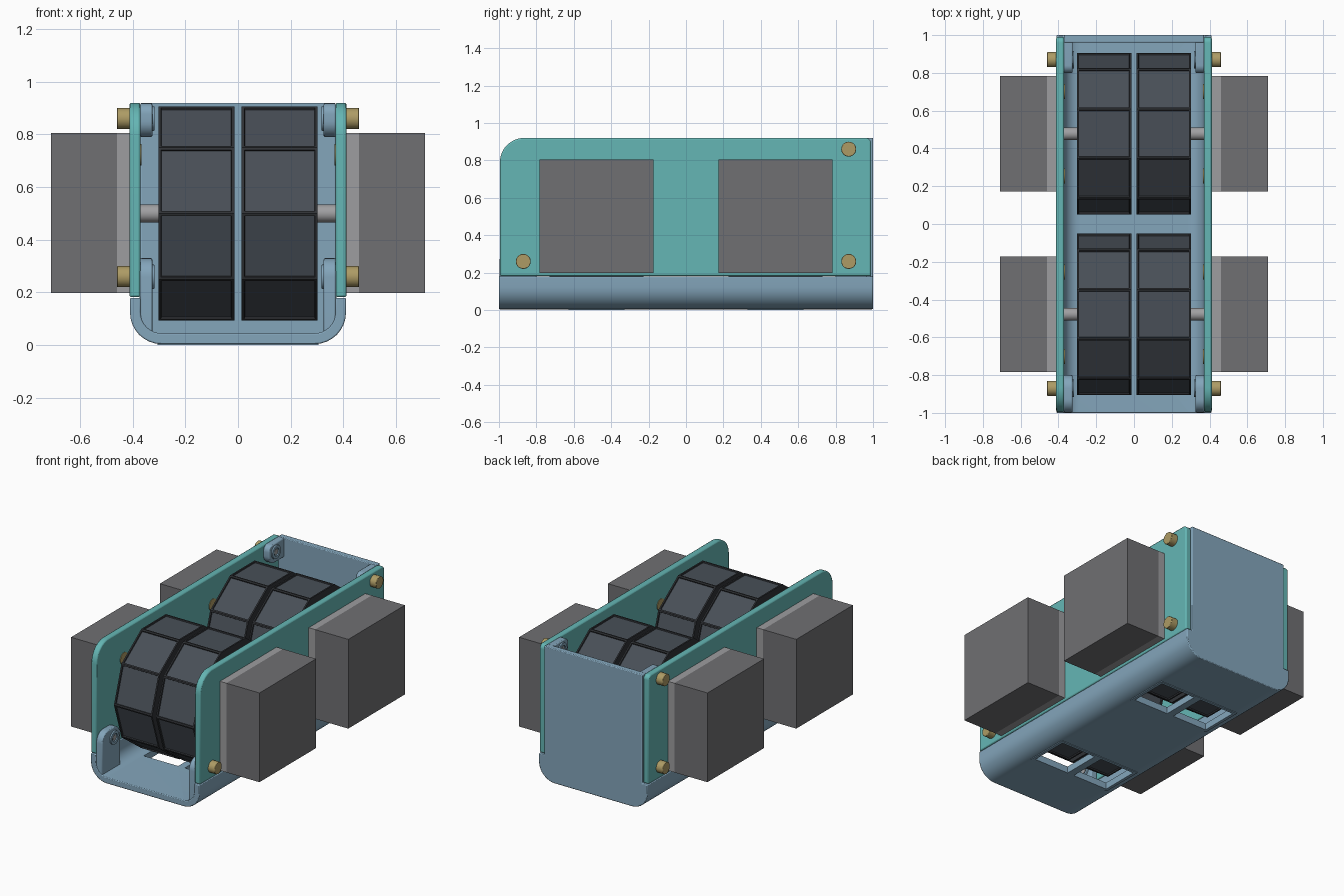
import bpy, bmesh, math
from mathutils import Matrix, Vector

if "Cube" in bpy.data.objects:
    bpy.data.objects.remove(bpy.data.objects["Cube"])


def material(name, rgb):
    m = bpy.data.materials.new(name)
    m.diffuse_color = (*rgb, 1)
    m.use_nodes = True
    m.node_tree.nodes["Principled BSDF"].inputs["Base Color"].default_value = m.diffuse_color
    return m


BLUE = material("blue_body", (0.23, 0.38, 0.50))
TEAL = material("teal_plate", (0.13, 0.47, 0.46))
BRASS = material("brass", (0.42, 0.33, 0.13))
MOTOR = material("motor_dark", (0.16, 0.16, 0.17))
FLANGE = material("motor_light", (0.34, 0.34, 0.35))
STEEL = material("steel", (0.35, 0.35, 0.36))
RIM = material("wheel_rim", (0.03, 0.033, 0.038))
PANEL = material("wheel_panel", (0.065, 0.078, 0.095))


def finish(name, bm, mats, bevel=0.0):
    bmesh.ops.recalc_face_normals(bm, faces=bm.faces)
    me = bpy.data.meshes.new(name)
    bm.to_mesh(me)
    bm.free()
    ob = bpy.data.objects.new(name, me)
    bpy.context.collection.objects.link(ob)
    for m in mats:
        me.materials.append(m)
    if bevel:
        mod = ob.modifiers.new("bevel", 'BEVEL')
        mod.width, mod.segments, mod.limit_method = bevel, 2, 'ANGLE'
        mod.angle_limit = math.radians(40)
    return ob


def rounded(corners, n=8):
    """Corners are (u, v, radius); returns an outline with arcs in the corners."""
    out = []
    for i, (u, v, r) in enumerate(corners):
        p = Vector((u, v))
        if r == 0:
            out.append(p)
            continue
        a = (Vector(corners[i - 1][:2]) - p).normalized()
        b = (Vector(corners[(i + 1) % len(corners)][:2]) - p).normalized()
        c = p + (a + b) * r
        for k in range(n + 1):
            t = k / n * math.pi / 2
            out.append(c - b * r * math.cos(t) - a * r * math.sin(t))
    return out


def prism(name, pts, axis, lo, hi, mat, bevel=0.0):
    """Extrude a 2D outline along an axis from lo to hi."""
    place = {'x': lambda u, v, w: (w, u, v), 'y': lambda u, v, w: (u, w, v),
             'z': lambda u, v, w: (u, v, w)}[axis]
    bm = bmesh.new()
    face = bm.faces.new([bm.verts.new(place(p[0], p[1], lo)) for p in pts])
    ext = bmesh.ops.extrude_face_region(bm, geom=[face])
    bmesh.ops.translate(bm, vec=place(0, 0, hi - lo),
                        verts=[g for g in ext["geom"] if isinstance(g, bmesh.types.BMVert)])
    return finish(name, bm, [mat], bevel)


def rect(u0, u1, v0, v1):
    return [(u0, v0), (u1, v0), (u1, v1), (u0, v1)]


def rod(name, x0, x1, y, z, r, mat, seg=32, bevel=0.0):
    pts = [(y + r * math.cos(2 * math.pi * k / seg), z + r * math.sin(2 * math.pi * k / seg))
           for k in range(seg)]
    return prism(name, pts, 'x', min(x0, x1), max(x0, x1), mat, bevel)


WY, WZ, WR = 0.478, 0.5, 0.427

# Tray: U-shaped channel with rounded lower corners
tray = prism("tray", rounded([(-.41, .18, 0), (-.41, .004, .12), (.41, .004, .12), (.41, .18, 0),
                              (.37, .18, 0), (.37, .045, .08), (-.37, .045, .08), (-.37, .18, 0)]),
             'y', -1, 0.99, BLUE, 0.005)

# Back wall, narrower where it fits between the side plates
prism("back_wall", rounded([(-.37, .92, 0), (-.37, .18, 0), (-.41, .18, 0), (-.41, .004, .12),
                            (.41, .004, .12), (.41, .18, 0), (.37, .18, 0), (.37, .92, 0)]),
      'y', 0.96, 1, BLUE, 0.005)

# Windows under each wheel, with slightly raised frames
frames = [prism("window_frame", rect(-.305, .305, s * WY - .15, s * WY + .15), 'z', 0, .03, BLUE)
          for s in (-1, 1)]
cutters = [prism("window_cutter", rect(sx * .155 - .13, sx * .155 + .13, sy * WY - .13, sy * WY + .13),
                 'z', -.1, .1, BLUE) for sx in (-1, 1) for sy in (-1, 1)]
for cutter in cutters:
    cutter.hide_render = True
    cutter.hide_set(True)
    for ob in [tray] + frames:
        mod = ob.modifiers.new("window", 'BOOLEAN')
        mod.operation, mod.object, mod.solver = 'DIFFERENCE', cutter, 'EXACT'

for s, side in ((-1, "left"), (1, "right")):
    def slab(name, pts, a, b, mat, bevel=0.0):
        return prism(f"{side}_{name}", pts, 'x', min(s * a, s * b), max(s * a, s * b), mat, bevel)

    # Side plate with one rounded upper front corner
    slab("side_plate", rounded([(-.995, .182, 0), (.99, .182, 0), (.99, .92, .03), (-.995, .92, .13)], 12),
         .37, .412, TEAL, 0.008)

    # Screw tabs standing on the tray and against the back wall
    slab("front_tab", rounded([(-.997, .04, 0), (-.80, .04, 0), (-.80, .33, .07), (-.997, .33, .07)]),
         .325, .372, BLUE, 0.006)
    slab("rear_lower_tab", rounded([(.80, .04, 0), (.97, .04, 0), (.97, .33, 0), (.80, .33, .07)]),
         .325, .372, BLUE, 0.006)
    slab("rear_upper_tab", rounded([(.80, .79, .06), (.97, .79, 0), (.97, .918, 0), (.80, .918, .04)]),
         .325, .372, BLUE, 0.006)

    # Plate screws with washer and inner end
    for y, z in ((-.87, .26), (.87, .26), (.87, .86)):
        rod("plate_screw", s * .40, s * .46, y, z, .04, BRASS, bevel=0.003)
        bm = bmesh.new()
        loops = [[bm.verts.new((s * x, y + r * math.cos(k * math.pi / 12), z + r * math.sin(k * math.pi / 12)))
                  for k in range(24)] for x, r in ((.33, .048), (.317, .045), (.317, .027), (.33, .027))]
        for i in range(4):
            a, b = loops[i], loops[(i + 1) % 4]
            for k in range(24):
                bm.faces.new((a[k], a[k - 1], b[k - 1], b[k]))
        finish("tab_ring", bm, [BLUE])
        rod("screw_end", s * .321, s * .34, y, z, .018, STEEL, 20)

    for y, place in ((-WY, "front"), (WY, "rear")):
        # Motor with lighter mounting flange, shaft and four fixing screws
        sq = rect(y - .305, y + .305, .198, .806)
        slab(place + "_motor_flange", sq, .412, .46, FLANGE)
        slab(place + "_motor", sq, .46, .71, MOTOR)
        rod("motor_shaft", s * .28, s * .43, y, WZ, .034, STEEL)
        for dy in (-.223, .223):
            for dz in (-.223, .223):
                rod("motor_screw", s * .366, s * .40, y + dy, WZ + dz, .04, BRASS, 24)

        # Ten-sided wheel with sunken panels on every facet
        bm = bmesh.new()
        bmesh.ops.create_cone(bm, cap_ends=True, segments=10, radius1=WR, radius2=WR, depth=.288)
        bmesh.ops.rotate(bm, verts=bm.verts, matrix=Matrix.Rotation(math.pi / 2, 3, 'Y'))
        ys = max(v.co.y for v in bm.verts)
        if ys < WR - 1e-4:  # put a corner on the horizontal axis
            bmesh.ops.rotate(bm, verts=bm.verts, matrix=Matrix.Rotation(math.pi / 10, 3, 'X'))
        bmesh.ops.translate(bm, verts=bm.verts, vec=(s * .158, y, WZ))
        bm.normal_update()
        facets = [f for f in bm.faces if len(f.verts) == 4]
        bmesh.ops.inset_individual(bm, faces=facets, thickness=.014, depth=0)
        bmesh.ops.inset_individual(bm, faces=facets, thickness=.003, depth=-.008)
        for f in facets:
            f.material_index = 1
        finish(f"{side}_{place}_wheel", bm, [RIM, PANEL])

# Smooth the arcs, keep the edges sharp
for ob in bpy.context.collection.objects:
    if ob in cutters:
        continue
    bpy.ops.object.select_all(action='DESELECT')
    ob.select_set(True)
    bpy.context.view_layer.objects.active = ob
    bpy.ops.object.shade_smooth_by_angle(angle=math.radians(30))
